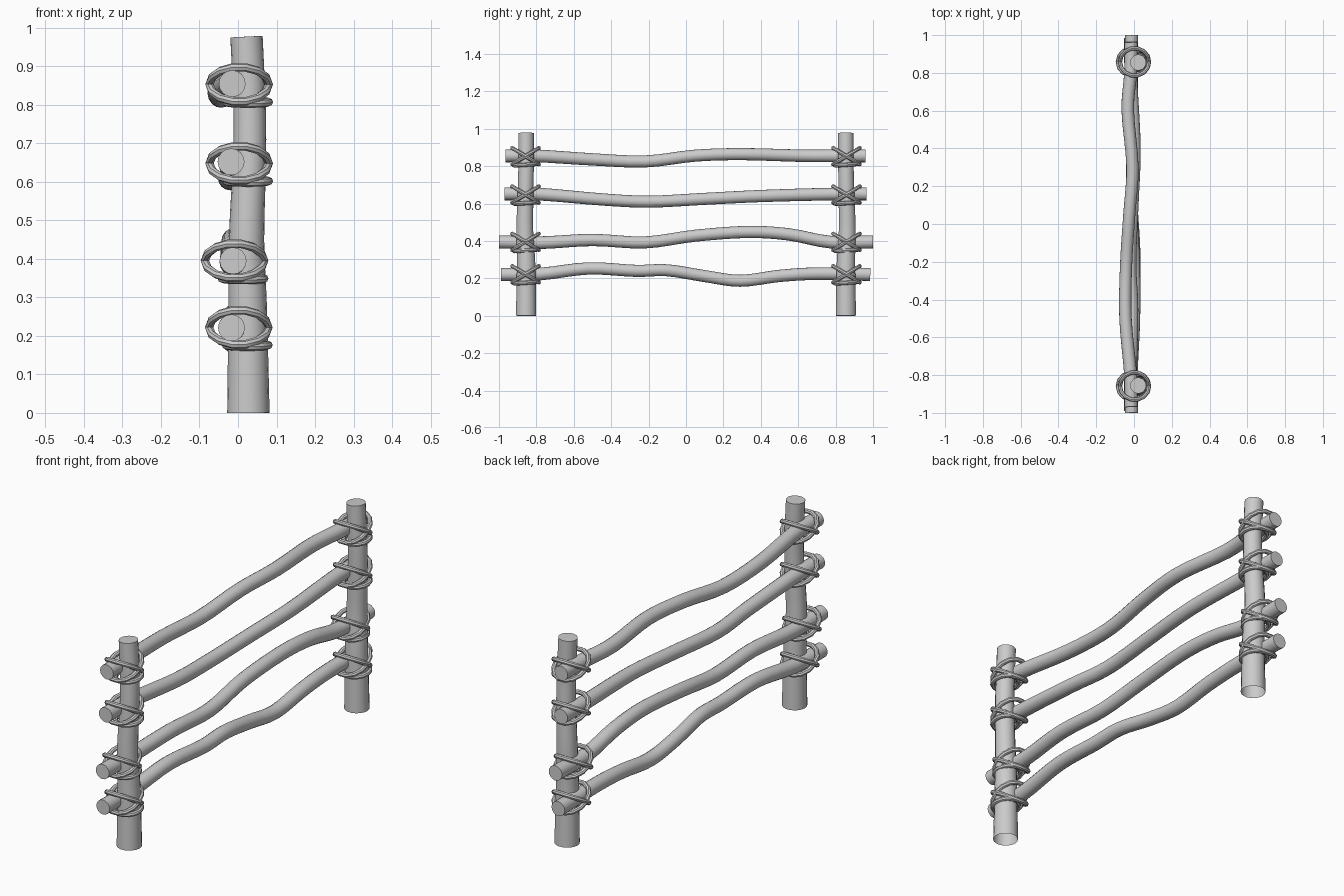
import bpy, bmesh, math
from mathutils import Vector

if "Cube" in bpy.data.objects:
    bpy.data.objects.remove(bpy.data.objects["Cube"])


def smooth_path(pts, steps):
    """Catmull-Rom resample of (x, y, z, radius) points."""
    p = [Vector(q) for q in pts]
    p = [p[0] * 2 - p[1]] + p + [p[-1] * 2 - p[-2]]
    out = []
    for i in range(1, len(p) - 2):
        a, b, c, d = p[i - 1:i + 3]
        for s in range(steps):
            t = s / steps
            out.append((b * 2 + (c - a) * t + (a * 2 - b * 5 + c * 4 - d) * t**2
                        + (b * 3 - a - c * 3 + d) * t**3) * 0.5)
    return out + [p[-2]]


def tube(name, path, ref, sides, closed=False, caps=(True, True)):
    bm = bmesh.new()
    n = len(path)
    rings = []
    for i, q in enumerate(path):
        if closed:
            a, b = path[i - 1], path[(i + 1) % n]
        else:
            a, b = path[max(i - 1, 0)], path[min(i + 1, n - 1)]
        t = (b.xyz - a.xyz).normalized()
        u = (ref - t * ref.dot(t)).normalized()
        v = t.cross(u)
        rings.append([bm.verts.new(q.xyz + q.w * (u * math.cos(k) + v * math.sin(k)))
                      for k in (math.tau * j / sides for j in range(sides))])
    for i in range(n if closed else n - 1):
        r, s = rings[i], rings[(i + 1) % n]
        for j in range(sides):
            k = (j + 1) % sides
            bm.faces.new((r[j], r[k], s[k], s[j]))
    if not closed:
        if caps[0]:
            bm.faces.new(rings[0][::-1])
        if caps[1]:
            bm.faces.new(rings[-1])
    me = bpy.data.meshes.new(name)
    bm.to_mesh(me)
    bm.free()
    ob = bpy.data.objects.new(name, me)
    bpy.context.collection.objects.link(ob)
    bpy.ops.object.select_all(action='DESELECT')
    ob.select_set(True)
    bpy.context.view_layer.objects.active = ob
    bpy.ops.object.shade_smooth_by_angle(angle=math.radians(40))
    return ob


X, Z = Vector((1, 0, 0)), Vector((0, 0, 1))

# Two slightly crooked posts, open underneath
for side, label in ((-1, "front"), (1, "back")):
    pts = [(0.027, side * 0.855, 0, 0.055), (0.025, side * 0.855, 0.28, 0.050),
           (0.022, side * 0.862, 0.45, 0.046), (0.030, side * 0.858, 0.66, 0.043),
           (0.030, side * 0.855, 0.80, 0.042), (0.022, side * 0.855, 0.977, 0.042)]
    tube(label + "_post", smooth_path(pts, 3), X, 18, caps=(False, True))

# Four wavy rails: (y, z, x) control points
rails = {
    "top_rail": [(-.965, .855, -.015), (-.8, .855, -.018), (-.5, .836, -.045),
                 (-.22, .825, -.042), (.05, .856, -.025), (.3, .864, -.008),
                 (.6, .856, -.033), (.8, .855, -.018), (.96, .855, -.015)],
    "upper_rail": [(-.97, .652, -.018), (-.78, .65, -.018), (-.45, .622, -.01),
                   (-.2, .61, -.02), (.1, .625, -.008), (.4, .64, .003),
                   (.75, .65, -.015), (.965, .652, -.018)],
    "lower_rail": [(-1, .395, -.013), (-.77, .391, -.013), (-.5, .405, 0),
                   (-.22, .392, 0), (.05, .428, -.012), (.33, .448, -.01),
                   (.55, .435, -.012), (.77, .394, -.013), (1, .395, -.013)],
    "bottom_rail": [(-.99, .221, -.017), (-.78, .223, -.015), (-.52, .253, -.005),
                    (-.27, .24, .003), (-.1, .243, 0), (.1, .212, -.012),
                    (.29, .187, -.01), (.5, .213, -.012), (.7, .225, -.015),
                    (.985, .221, -.017)],
}
for name, ctrl in rails.items():
    pts = [(x, y, z, 0.035 - 0.003 * (1 - y * y)) for y, z, x in ctrl]
    tube(name, smooth_path(pts, 4), Z, 16)

# Rope lashings: two crossed loops and one coil under the rail at each joint
N = 14
joints = {"top": (.853, .003), "upper": (.648, .003),
          "lower": (.395, -.009), "bottom": (.222, .002)}
for name, (z, cx) in joints.items():
    for side in (-1, 1):
        cy = side * 0.858
        for tilt in (-1, 1):
            loop = []
            for i in range(N):
                a = math.tau * i / N
                loop.append(Vector((cx + 0.077 * math.cos(a),
                                    cy + 0.073 * math.sin(a),
                                    z + tilt * 0.045 * math.sin(a), 0.011)))
            tube(name + "_lashing_loop", loop, Z, 8, closed=True)
        coil = []
        for i in range(N):
            a = math.tau * i / N
            coil.append(Vector((cx + 0.022 + 0.055 * math.cos(a),
                                cy + 0.062 * math.sin(a),
                                z - 0.046 + 0.004 * math.sin(a), 0.011)))
        tube(name + "_lashing_coil", coil, Z, 8, closed=True)
